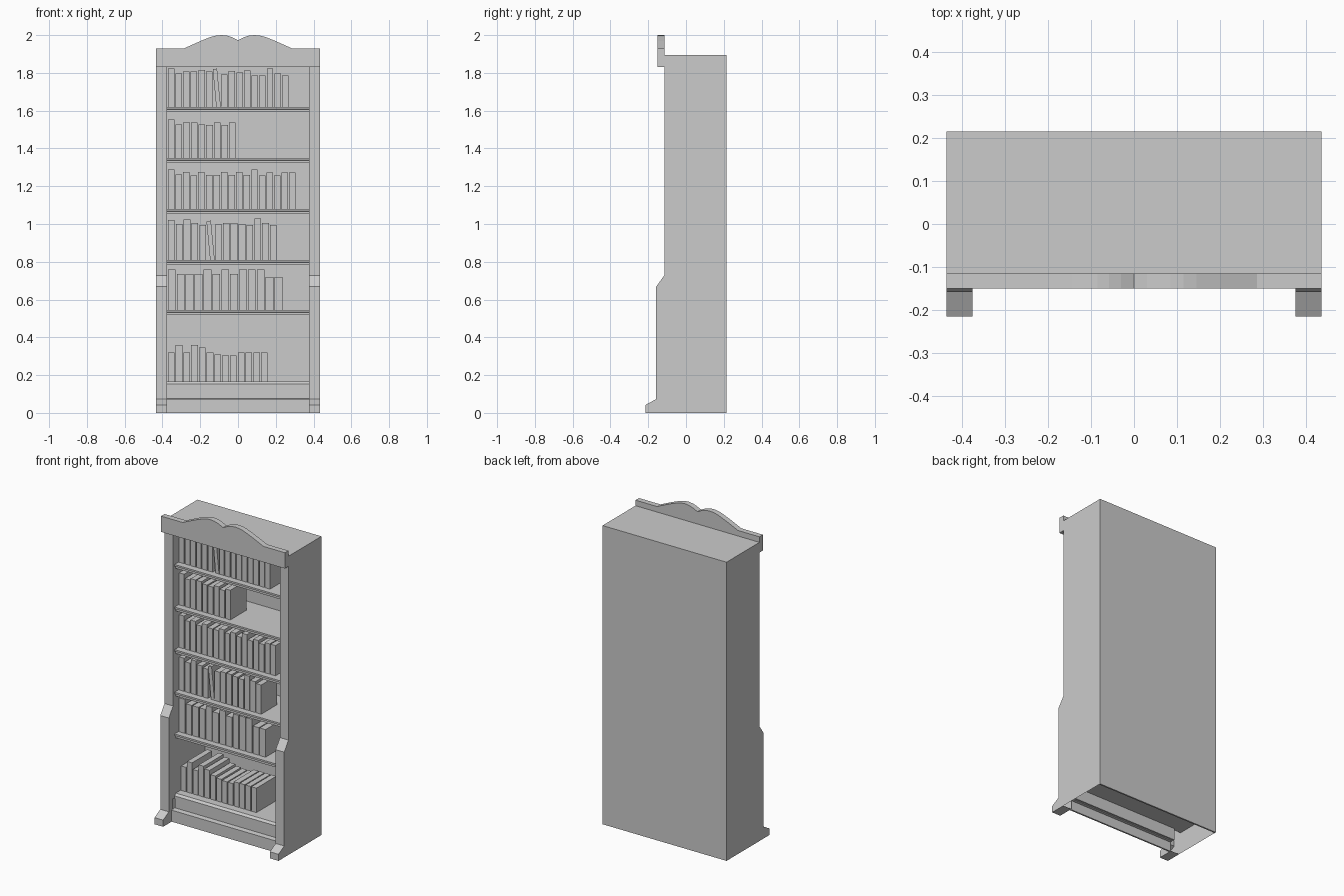
import bpy, bmesh

if "Cube" in bpy.data.objects:
    bpy.data.objects.remove(bpy.data.objects["Cube"])

W, T, YB = 0.435, 0.06, 0.215          # half width, side thickness, back y
IN = W - T


def finish(name, bm):
    bmesh.ops.recalc_face_normals(bm, faces=bm.faces)
    me = bpy.data.meshes.new(name)
    bm.to_mesh(me)
    bm.free()
    ob = bpy.data.objects.new(name, me)
    bpy.context.collection.objects.link(ob)
    return ob


def prism(name, pts, vec, place):
    """Extrude a 2D profile; place maps (a, b) to a 3D point."""
    bm = bmesh.new()
    f = bm.faces.new([bm.verts.new(place(a, b)) for a, b in pts])
    ext = bmesh.ops.extrude_face_region(bm, geom=[f], use_keep_orig=True)
    vs = [g for g in ext["geom"] if isinstance(g, bmesh.types.BMVert)]
    bmesh.ops.translate(bm, verts=vs, vec=vec)
    return finish(name, bm)


def x_prism(name, pts, x0, x1):
    return prism(name, pts, (x1 - x0, 0, 0), lambda y, z: (x0, y, z))


def y_prism(name, pts, y0, y1):
    return prism(name, pts, (0, y1 - y0, 0), lambda x, z: (x, y0, z))


def rect(a0, a1, b0, b1):
    return [(a0, b0), (a1, b0), (a1, b1), (a0, b1)]


# Side panels with stepped front and foot; open underneath like the base
side = [(-0.115, 0), (-0.215, 0), (-0.215, 0.042), (-0.158, 0.073), (-0.158, 0.668),
        (-0.115, 0.728), (-0.115, 1.895), (YB, 1.895), (YB, 0)]
inner = side[:-1] + [(YB, 0.14), (-0.115, 0.14)]
for s, label in ((-1, "left"), (1, "right")):
    bm = bmesh.new()
    out = [bm.verts.new((s * W, y, z)) for y, z in side]
    inn = [bm.verts.new((s * IN, y, z)) for y, z in inner]
    bm.faces.new(out)
    bm.faces.new(inn)
    for i in range(7):
        bm.faces.new((out[i], out[i + 1], inn[i + 1], inn[i]))
    finish(label + "_side_panel", bm)

# Back and top boards
y_prism("back_panel", rect(-W, W, 0, 1.895), YB - 0.01, YB)
x_prism("top_board", rect(-0.115, YB, 1.865, 1.895), -IN, IN)

# Double-arched crest
half = [(0.435, 1.83), (0.435, 1.93), (0.285, 1.93), (0.2, 1.968), (0.145, 1.99),
        (0.115, 1.998), (0.085, 2.0), (0.058, 1.997), (0.03, 1.988)]
crest = half + [(0, 1.973)] + [(-x, z) for x, z in reversed(half)]
y_prism("crest", crest, -0.15, -0.115)

# Skirt and the recessed board above it
x_prism("skirt", [(-0.13, 0), (-0.13, 0.073), (-0.1, 0.077), (-0.1, 0.06), (-0.12, 0.06), (-0.12, 0)], -IN, IN)
x_prism("skirt_upper_board", rect(-0.095, -0.085, 0.06, 0.15), -IN, IN)

# Shelves with shaped front edges
x_prism("bottom_shelf", [(0.205, 0.165), (-0.088, 0.165), (-0.1, 0.152), (-0.1, 0.14), (0.205, 0.14)], -IN, IN)
x_prism("base_underside", rect(-0.1, 0.205, 0.135, 0.14), -W + 0.002, W - 0.002)
for t in (0.545, 0.81, 1.08, 1.35, 1.62):
    x_prism("shelf", [(0.205, t), (-0.1, t), (-0.1, t - 0.011), (-0.092, t - 0.013),
                      (-0.092, t - 0.027), (0.205, t - 0.027)], -IN, IN)

# Book rows: shelf top, right end, front, back, leaning index, heights in mm
rows = [
    (0.165, 0.157, -0.04, 0.16, None,
     [155, 195, 155, 195, 180, 155, 145, 140, 140, 155, 155, 155, 155]),
    (0.545, 0.235, -0.06, 0.1, None,
     [215, 190, 190, 190, 215, 190, 215, 190, 215, 215, 215, 175, 175]),
    (0.81, 0.205, -0.06, 0.1, 5,
     [210, 190, 215, 195, 185, 208, 188, 195, 195, 190, 185, 218, 195, 185]),
    (1.08, 0.305, -0.06, 0.1, None,
     [208, 183, 195, 177, 195, 180, 180, 195, 180, 195, 180, 208, 177, 192, 177, 192, 192]),
    (1.35, -0.012, -0.06, 0.1, None,
     [203, 178, 188, 188, 178, 175, 188, 175, 188]),
    (1.62, 0.267, -0.06, 0.1, 6,
     [203, 177, 188, 188, 195, 188, 203, 172, 190, 182, 192, 167, 167, 203, 177, 167]),
]
for t, end, y0, y1, lean, heights in rows:
    x0 = -0.371
    pitch = (end - x0 + 0.006) / len(heights)
    for i, h in enumerate(heights):
        a = x0 + i * pitch
        b, top = a + pitch - 0.006, t + h / 1000
        pts = rect(a, b, t, top)
        if i == lean:
            pts = [(b - 0.02, t), (b + 0.004, t), (b - 0.016, top), (a - 0.004, top - 0.004)]
        y_prism("book", pts, y0, y1)
